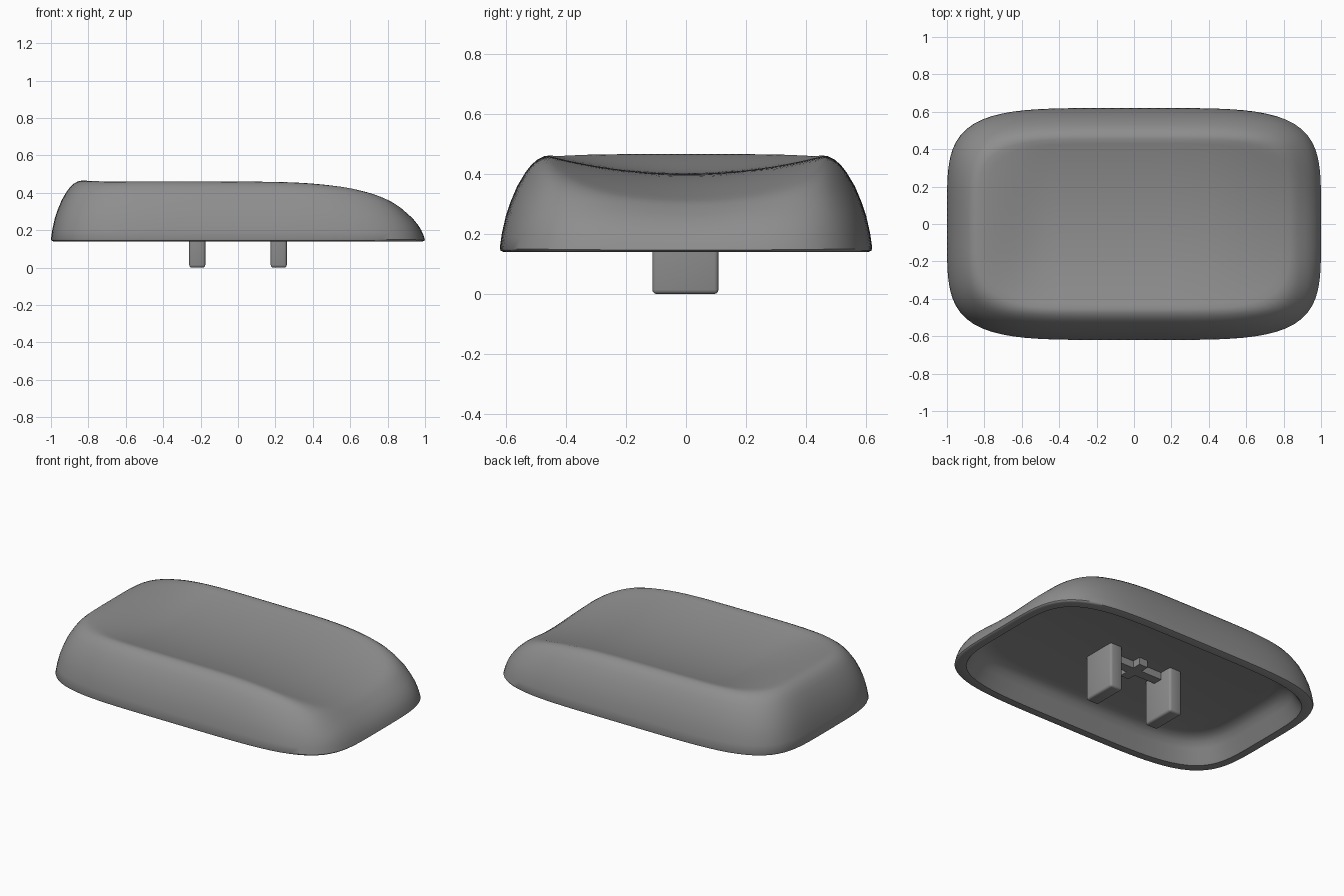
import bpy, bmesh, math

if "Cube" in bpy.data.objects:
    bpy.data.objects.remove(bpy.data.objects["Cube"])

grey = bpy.data.materials.new("mid_grey")
grey.diffuse_color = (0.27, 0.27, 0.27, 1)
grey.use_nodes = True
grey.node_tree.nodes["Principled BSDF"].inputs["Base Color"].default_value = grey.diffuse_color

SEG, BASE = 128, 0.14


def smoothstep(a, b, v):
    t = min(1, max(0, (v - a) / (b - a)))
    return t * t * (3 - 2 * t)


def outline(a, b, n=4.6):
    """Soft rounded rectangle with half sizes a, b."""
    pts = []
    for i in range(SEG):
        t = 2 * math.pi * i / SEG
        c, s = math.cos(t), math.sin(t)
        r = (abs(c) ** n + abs(s) ** n) ** (-1 / n)
        pts.append((a * r * c, b * r * s))
    return pts


def top_height(x, y):
    """Rim falls away towards +x; a trough runs along x, closed at -x."""
    xc = min(x, 0.9)
    rim = 0.466 - 0.006 * (xc + 0.83) - 0.155 * max(0, xc - 0.1) ** 2.5
    depth = 0.06 * smoothstep(-0.86, -0.45, x) + 0.012 * smoothstep(0.4, 0.9, x)
    return rim - depth * max(0, 1 - (y / 0.46) ** 2)


def finish(obj, angle):
    obj.data.materials.append(grey)
    bpy.ops.object.select_all(action='DESELECT')
    obj.select_set(True)
    bpy.context.view_layer.objects.active = obj
    bpy.ops.object.shade_smooth_by_angle(angle=math.radians(angle))


def make_object(name, bm, angle=40):
    bmesh.ops.recalc_face_normals(bm, faces=bm.faces)
    me = bpy.data.meshes.new(name)
    bm.to_mesh(me)
    bm.free()
    obj = bpy.data.objects.new(name, me)
    bpy.context.collection.objects.link(obj)
    finish(obj, angle)
    return obj


# Cap shell: rings from the inner ceiling, round the lower rim, up and over the top
bm = bmesh.new()
rings = []


def add_ring(inset, zfun, scale=1.0):
    pts = outline((1 - inset) * scale, (0.62 - inset) * scale)
    rings.append([bm.verts.new((x, y, zfun(x, y))) for x, y in pts])


for inset, z in ((0.19, 0.28), (0.15, 0.272), (0.12, 0.25), (0.10, 0.22),
                 (0.065, 0.155), (0.055, BASE), (0.012, BASE), (0.003, BASE + 0.004)):
    add_ring(inset, lambda x, y, z=z: z)

for inset, p in ((0, 0.04), (0.007, 0.19), (0.02, 0.37), (0.035, 0.51), (0.058, 0.68),
                 (0.085, 0.82), (0.105, 0.90), (0.125, 0.953), (0.145, 0.985), (0.165, 1)):
    add_ring(inset, lambda x, y, p=p: BASE + (top_height(x, y) - BASE) * p)

STEPS = 18
for k in range(1, STEPS):
    add_ring(0.165, top_height, 1 - k / STEPS)

for lo, hi in zip(rings, rings[1:]):
    for i in range(SEG):
        j = (i + 1) % SEG
        bm.faces.new((lo[i], lo[j], hi[j], hi[i]))
bm.faces.new(rings[0])
centre = bm.verts.new((0, 0, top_height(0, 0)))
for i in range(SEG):
    bm.faces.new((rings[-1][i], rings[-1][(i + 1) % SEG], centre))
make_object("cap_shell", bm)


def box(name, x, y, z, bevel):
    """Bevelled box from (min, max) ranges."""
    bm = bmesh.new()
    bmesh.ops.create_cube(bm, size=1)
    for v in bm.verts:
        v.co = [(r[0] + r[1]) / 2 + c * (r[1] - r[0]) for r, c in zip((x, y, z), v.co)]
    if bevel:
        bmesh.ops.bevel(bm, geom=bm.edges[:], offset=bevel, segments=3,
                        profile=0.5, affect='EDGES')
    return make_object(name, bm)


# Two mounting legs under the cap
for side, name in ((-1, "left_leg"), (1, "right_leg")):
    cx = side * 0.218
    box(name, (cx - 0.043, cx + 0.043), (-0.112, 0.108), (0, 0.295), 0.014)

# Small cross-shaped rib on the ceiling
box("rib_long", (-0.18, 0.18), (-0.03, 0.03), (0.235, 0.29), 0)
box("rib_short", (-0.03, 0.03), (-0.085, 0.085), (0.235, 0.29), 0)
